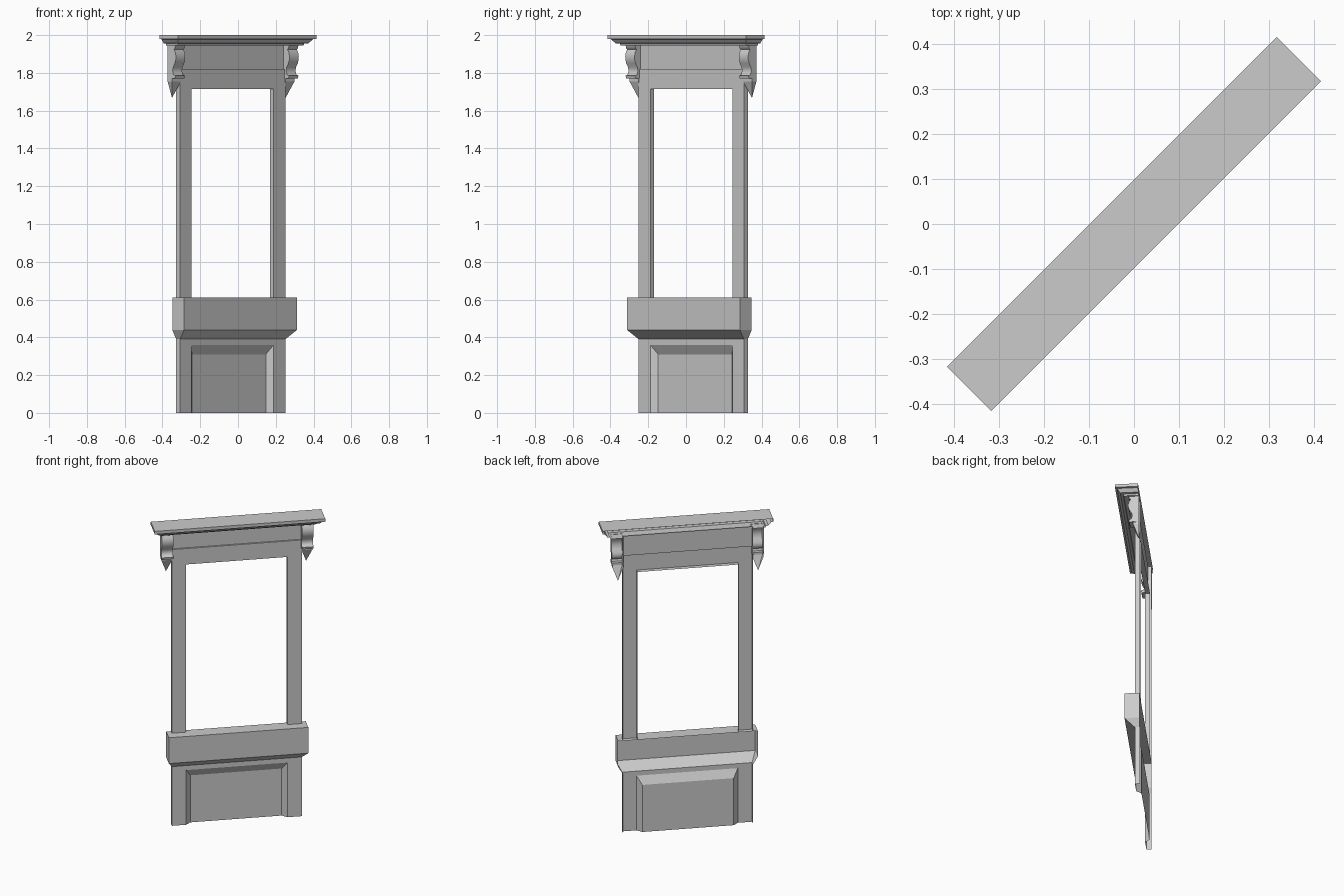
import bpy
import math

if "Cube" in bpy.data.objects:
    bpy.data.objects.remove(bpy.data.objects["Cube"])

BACK = 0.069            # open back plane shared by all parts
ROT = math.radians(45)  # whole facade stands diagonally


def skin(name, loops, cap=False, skip=(), smooth=False):
    """Bridge a series of 4-point open loops; optionally cap the last one."""
    verts = [p for loop in loops for p in loop]
    faces = []
    for j in range(len(loops) - 1):
        for i in range(3):
            if (j, i) not in skip:
                a, b = j * 4 + i, (j + 1) * 4 + i
                faces.append((a, a + 1, b + 1, b))
    if cap:
        n = len(verts)
        faces.append((n - 4, n - 3, n - 2, n - 1))
    me = bpy.data.meshes.new(name)
    me.from_pydata(verts, [], faces)
    me.update()
    ob = bpy.data.objects.new(name, me)
    bpy.context.collection.objects.link(ob)
    ob.rotation_euler.z = ROT
    if smooth:
        bpy.ops.object.select_all(action='DESELECT')
        ob.select_set(True)
        bpy.context.view_layer.objects.active = ob
        bpy.ops.object.shade_smooth_by_angle(angle=math.radians(50))
    return ob


def stack(name, levels, cx=0.0, **kw):
    """Open-backed moulding from levels of (z, half width, front y)."""
    loops = [[(cx - u, BACK, z), (cx - u, y, z), (cx + u, y, z), (cx + u, BACK, z)]
             for z, u, y in levels]
    return skin(name, loops, **kw)


def arch(name, z0, rings, **kw):
    """Nested door-shaped rings of (half width, top z, y), outside to inside."""
    loops = [[(u, y, z0), (u, y, z), (-u, y, z), (-u, y, z0)] for u, z, y in rings]
    return skin(name, loops, skip={(0, 1)}, **kw)


# lower wall with bevelled sunken panel
arch("base_panel", 0.0, [(0.394, 0.39, BACK), (0.394, 0.39, 0.04),
                         (0.307, 0.36, 0.04), (0.277, 0.31, BACK)], cap=True)

# projecting sill with sloped underside
stack("sill", [(0.39, 0.394, 0.04), (0.44, 0.423, -0.02), (0.61, 0.423, -0.02)], cap=True)

# window posts and head
arch("window_frame", 0.61, [(0.394, 1.82, BACK), (0.394, 1.82, 0.04),
                            (0.307, 1.715, 0.04), (0.307, 1.715, BACK)])

# frieze, slightly set back
stack("frieze", [(1.82, 0.394, 0.04), (1.82, 0.394, 0.05), (1.95, 0.394, 0.05)])

# cornice
stack("cornice", [(1.945, 0.394, 0.05), (1.945, 0.47, -0.02), (1.955, 0.472, -0.024),
                  (1.957, 0.488, -0.04), (1.978, 0.505, -0.057),
                  (1.98, 0.517, -0.069), (2.0, 0.517, -0.069)], cap=True)

# scrolled brackets with pointed drops
scroll = [(1.77, 0.035), (1.77, 0.012), (1.785, 0.008), (1.79, 0.022), (1.81, 0.03),
          (1.83, 0.026), (1.85, 0.013), (1.87, 0.006), (1.89, 0.005), (1.91, 0.01),
          (1.925, 0.02), (1.93, 0.012), (1.947, 0.008)]
for side, s in (("left", -1), ("right", 1)):
    stack("bracket_" + side, [(z, 0.035, y) for z, y in scroll], cx=s * 0.425, smooth=True)
    stack("bracket_drop_" + side, [(1.67, 0.001, 0.068), (1.755, 0.033, 0.035),
                                   (1.77, 0.033, 0.035)], cx=s * 0.425)
